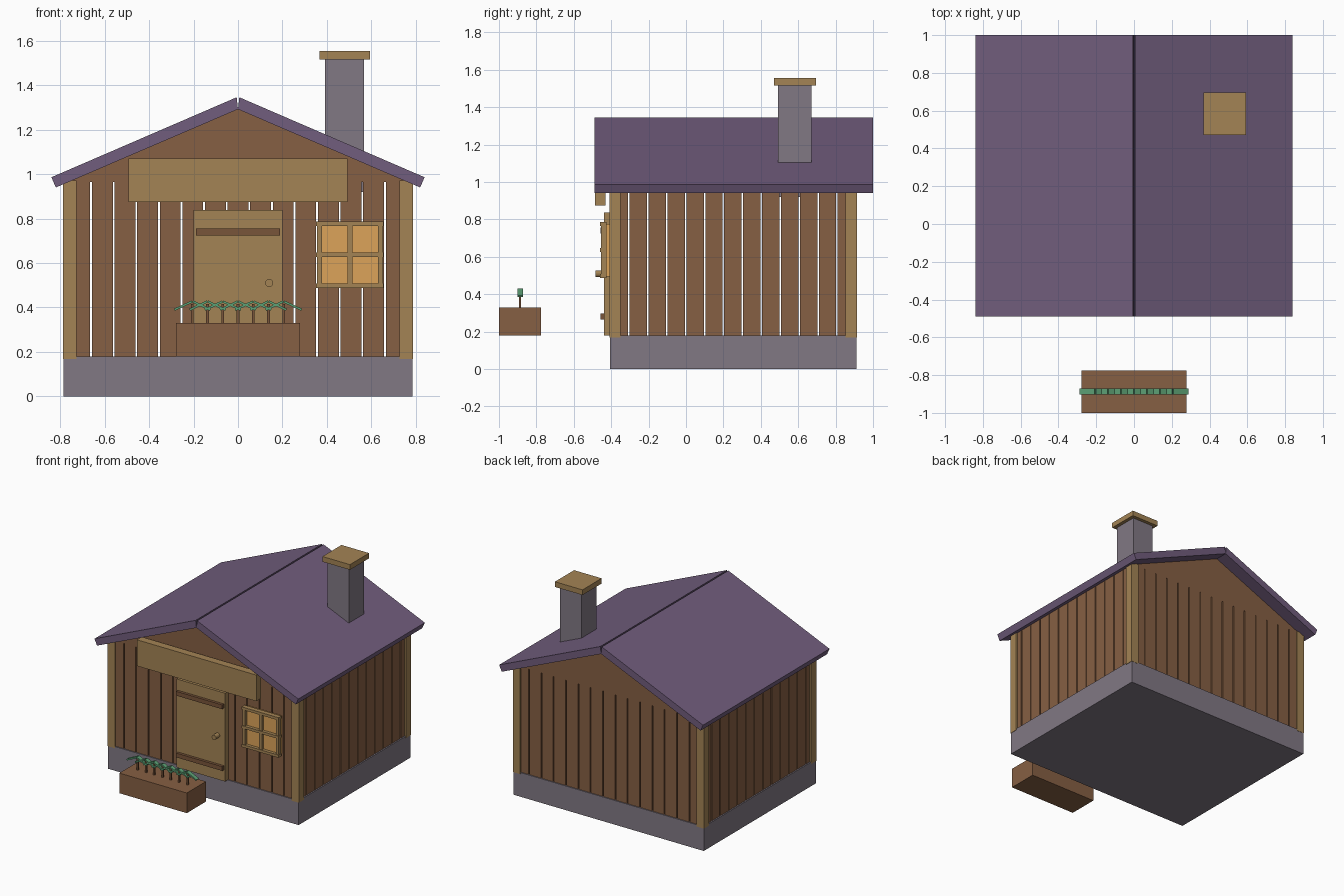
import bpy, bmesh, math
from mathutils import Matrix, Vector

if "Cube" in bpy.data.objects:
    bpy.data.objects.remove(bpy.data.objects["Cube"])


def material(name, rgb):
    m = bpy.data.materials.new(name)
    m.diffuse_color = (*rgb, 1)
    m.use_nodes = True
    m.node_tree.nodes["Principled BSDF"].inputs["Base Color"].default_value = m.diffuse_color
    return m


STONE = material("stone", (0.22, 0.19, 0.23))
WOOD = material("brown_wood", (0.24, 0.115, 0.056))
DARK = material("dark_wood", (0.19, 0.09, 0.042))
TAN = material("tan_wood", (0.37, 0.23, 0.09))
ROOF = material("roof_purple", (0.165, 0.11, 0.205))
GLASS = material("warm_glass", (0.72, 0.37, 0.1))
LEAF = material("leaf_green", (0.11, 0.36, 0.18))


def finish(name, bm, mat):
    bmesh.ops.recalc_face_normals(bm, faces=bm.faces)
    me = bpy.data.meshes.new(name)
    bm.to_mesh(me)
    bm.free()
    me.materials.append(mat)
    ob = bpy.data.objects.new(name, me)
    bpy.context.collection.objects.link(ob)
    return ob


def boxes(name, mat, *specs):
    """Each spec is (x0, x1, y0, y1, z0, z1, optional tilt about y)."""
    bm = bmesh.new()
    for x0, x1, y0, y1, z0, z1, *tilt in specs:
        mid = Vector(((x0 + x1) / 2, (y0 + y1) / 2, (z0 + z1) / 2))
        m = Matrix.Translation(mid) @ Matrix.Rotation(tilt[0] if tilt else 0, 4, 'Y')
        bmesh.ops.create_cube(bm, size=1, matrix=m @ Matrix.Diagonal((x1 - x0, y1 - y0, z1 - z0, 1)))
    return finish(name, bm, mat)


def prism(name, mat, profile, y0, y1):
    """Extrude an x-z profile along y."""
    bm = bmesh.new()
    face = bm.faces.new([bm.verts.new((x, y0, z)) for x, z in profile])
    ext = bmesh.ops.extrude_face_region(bm, geom=[face])
    bmesh.ops.translate(bm, vec=(0, y1 - y0, 0),
                        verts=[v for v in ext["geom"] if isinstance(v, bmesh.types.BMVert)])
    return finish(name, bm, mat)


# Foundation and corner posts
boxes("foundation", STONE, (-0.785, 0.785, -0.407, 0.912, 0, 0.18))
boxes("corner_posts", TAN, *[(x - 0.03, x + 0.03, y - 0.03, y + 0.03, 0.168, 0.972)
                             for x in (-0.758, 0.758) for y in (-0.379, 0.884)])

# Plank walls with narrow open gaps
Z0, Z1, GAP, T = 0.18, 0.968, 0.004, 0.03
PX, PY = 1.526 / 15, 1.314 / 13
for name, y in (("front_planks", -0.4), ("back_planks", 0.875)):
    boxes(name, WOOD, *[(-0.763 + i * PX + GAP, -0.763 + (i + 1) * PX - GAP, y, y + T, Z0, Z1)
                        for i in range(15)])
for name, x in (("left_planks", -0.775), ("right_planks", 0.745)):
    boxes(name, WOOD, *[(x, x + T, -0.406 + i * PY + GAP, -0.406 + (i + 1) * PY - GAP, Z0, Z1)
                        for i in range(13)])

# Gables
for name, y in (("front_gable", -0.4), ("back_gable", 0.875)):
    prism(name, WOOD, [(-0.765, 0.965), (0.765, 0.965), (0, 1.292)], y, y + T)

# Roof slabs, leaving a fine groove at the ridge
for name, s in (("roof_left", -1), ("roof_right", 1)):
    prism(name, ROOF, [(s * 0.006, 1.346), (s * 0.84, 0.986), (s * 0.82, 0.94), (0, 1.292)], -0.49, 1.0)

# Chimney
boxes("chimney", STONE, (0.392, 0.568, 0.493, 0.67, 0.92, 1.516))
boxes("chimney_cap", TAN, (0.367, 0.594, 0.47, 0.695, 1.516, 1.555))

# Blank board over the entrance
boxes("entrance_board", TAN, (-0.492, 0.492, -0.487, -0.43, 0.875, 1.07))

# Door with straps and knob
boxes("door", TAN, (-0.2, 0.2, -0.438, -0.4, 0.18, 0.838))
boxes("door_straps", DARK, *[(-0.19, 0.19, -0.458, -0.436, z - 0.016, z + 0.016) for z in (0.74, 0.28)])
bm = bmesh.new()
bmesh.ops.create_cone(bm, cap_ends=True, segments=12, radius1=0.018, radius2=0.018, depth=0.05,
                      matrix=Matrix.Translation((0.14, -0.46, 0.51)) @ Matrix.Rotation(math.pi / 2, 4, 'X'))
finish("door_knob", bm, TAN)

# Window
boxes("window_pane", GLASS, (0.365, 0.642, -0.436, -0.4, 0.495, 0.775))
boxes("window_bars", TAN,
      *[(x - 0.011, x + 0.011, -0.455, -0.425, 0.49, 0.785) for x in (0.367, 0.504, 0.641)],
      *[(0.352, 0.656, -0.46, -0.425, z - 0.01, z + 0.01) for z in (0.497, 0.637, 0.776)])

# Planter and its row of sprouts
boxes("planter_box", WOOD, (-0.278, 0.278, -1.0, -0.775, 0.18, 0.33))
stems = [i * 0.0685 for i in range(-3, 4)]
boxes("sprout_stems", DARK, *[(x - 0.006, x + 0.006, -0.893, -0.881, 0.32, 0.415) for x in stems])
boxes("sprout_leaves", LEAF, *[(x + s * 0.041 - 0.044, x + s * 0.041 + 0.044, -0.902, -0.872,
                                0.403, 0.413, s * 0.44) for x in stems for s in (-1, 1)])
